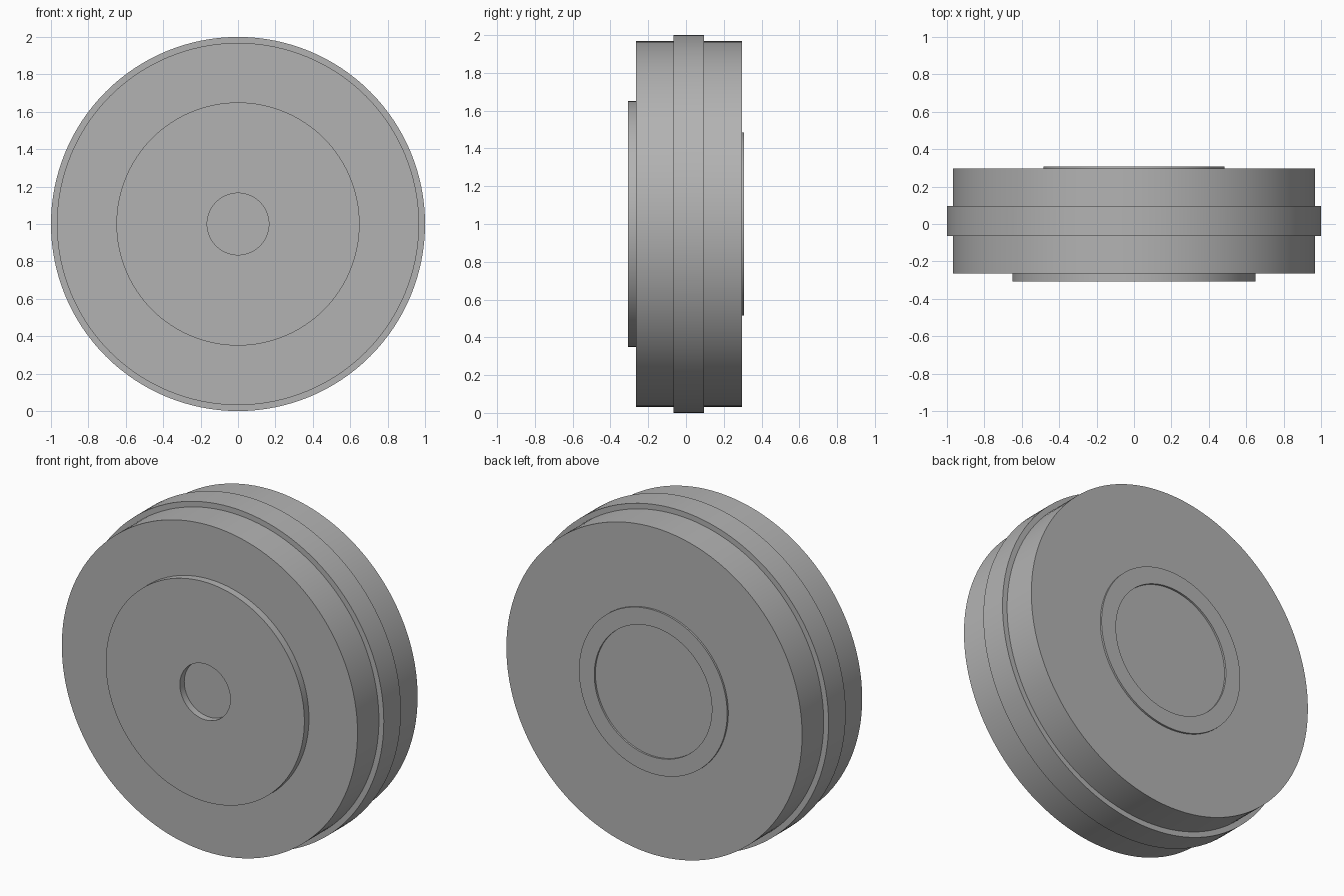
import bpy
import bmesh
import math
from mathutils import Matrix

cube = bpy.data.objects.get("Cube")
if cube:
    bpy.data.objects.remove(cube, do_unlink=True)

grey = bpy.data.materials.new("plain grey")
grey.use_nodes = True
colour = (0.45, 0.45, 0.45, 1)
grey.diffuse_color = colour
grey.node_tree.nodes["Principled BSDF"].inputs["Base Color"].default_value = colour


def lathe(name, profile, segments=128):
    """Spin a (radius, y) profile around the wheel axle, centred at z = 1."""
    bm = bmesh.new()
    verts = [bm.verts.new((r, y, 0)) for r, y in profile]
    edges = [bm.edges.new(pair) for pair in zip(verts, verts[1:])]
    bmesh.ops.spin(bm, geom=verts + edges, cent=(0, 0, 0), axis=(0, 1, 0),
                   angle=math.tau, steps=segments, use_duplicate=False)
    bmesh.ops.remove_doubles(bm, verts=bm.verts, dist=0.0001)
    bmesh.ops.recalc_face_normals(bm, faces=bm.faces)
    bmesh.ops.transform(bm, matrix=Matrix.Translation((0, 0, 1)), verts=bm.verts)
    mesh = bpy.data.meshes.new(name)
    bm.to_mesh(mesh)
    bm.free()
    mesh.materials.append(grey)
    obj = bpy.data.objects.new(name, mesh)
    bpy.context.collection.objects.link(obj)
    bpy.ops.object.select_all(action="DESELECT")
    obj.select_set(True)
    bpy.context.view_layer.objects.active = obj
    bpy.ops.object.shade_smooth_by_angle(angle=math.radians(30))
    return obj


# One stepped solid: front hub with a shallow socket, drum, raised band, back ring
lathe("stepped_wheel", [
    (0, -0.267), (0.165, -0.267), (0.165, -0.308),   # socket
    (0.65, -0.308), (0.65, -0.265),                  # front hub
    (0.968, -0.265), (0.968, -0.065),                # front drum
    (1, -0.065), (1, 0.095),                         # raised band
    (0.968, 0.095), (0.968, 0.297),                  # back drum
    (0.485, 0.297), (0.485, 0.308),                  # back ring
    (0.385, 0.308), (0.385, 0.297), (0, 0.297),      # recessed centre
])
